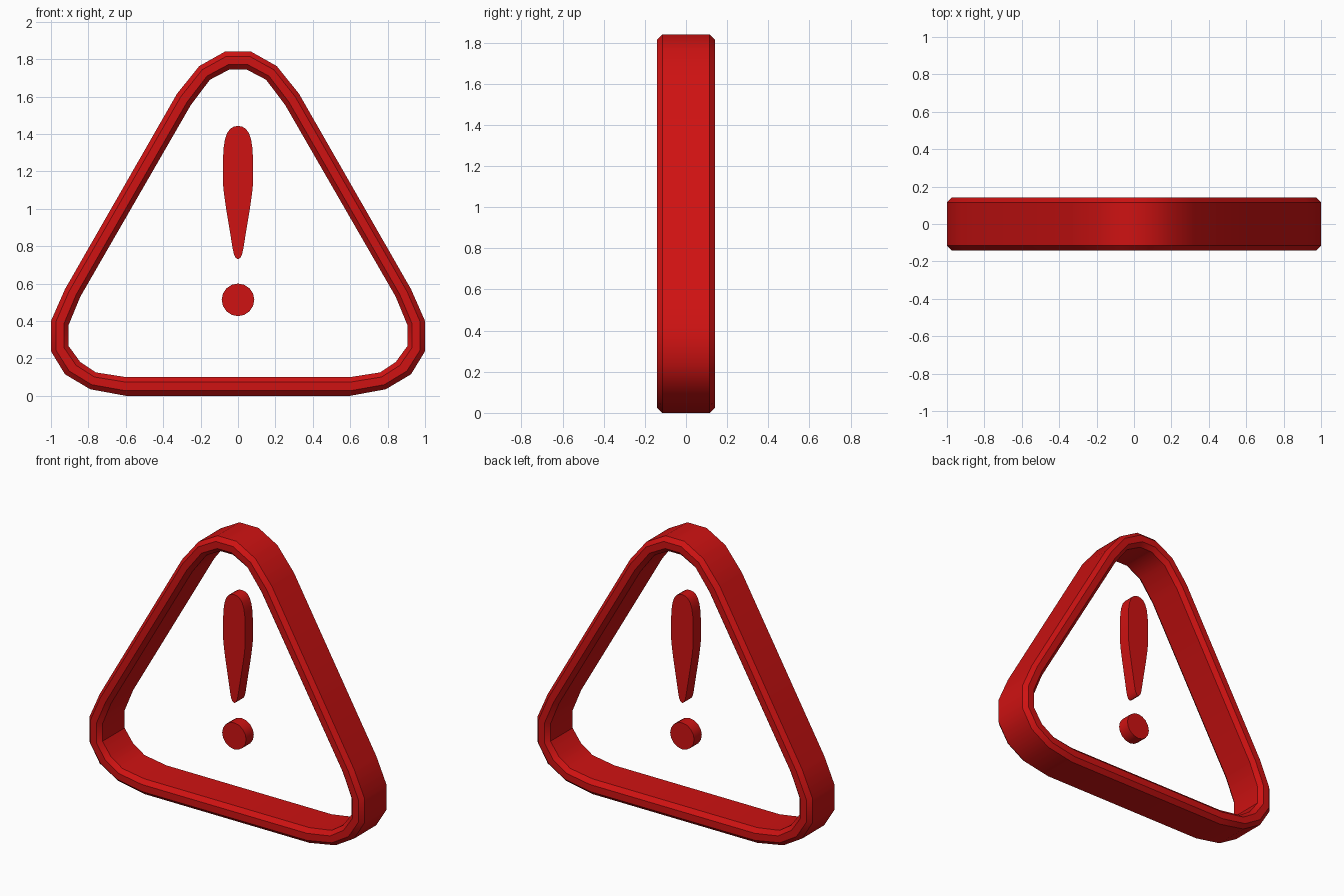
import bpy, bmesh, math

if "Cube" in bpy.data.objects:
    bpy.data.objects.remove(bpy.data.objects["Cube"])

mat = bpy.data.materials.new("warning_red")
mat.diffuse_color = (0.62, 0.006, 0.006, 1)
mat.use_nodes = True
mat.node_tree.nodes["Principled BSDF"].inputs["Base Color"].default_value = mat.diffuse_color


def finish(name, bm):
    bmesh.ops.recalc_face_normals(bm, faces=bm.faces)
    me = bpy.data.meshes.new(name)
    bm.to_mesh(me)
    bm.free()
    me.materials.append(mat)
    ob = bpy.data.objects.new(name, me)
    bpy.context.collection.objects.link(ob)
    bpy.ops.object.select_all(action='DESELECT')
    ob.select_set(True)
    bpy.context.view_layer.objects.active = ob
    bpy.ops.object.shade_smooth_by_angle(angle=math.radians(36))
    return ob


def mirrored(half):
    # right half runs top to bottom, left half returns; points on the axis stay single
    return half + [(-x, z) for x, z in reversed(half) if x > 0]


def plate(name, outline, depth):
    bm = bmesh.new()
    rings = [[bm.verts.new((x, y, z)) for x, z in outline] for y in (-depth / 2, depth / 2)]
    n = len(outline)
    for ring in rings:
        bm.faces.new(ring)
    for i in range(n):
        j = (i + 1) % n
        bm.faces.new((rings[0][i], rings[0][j], rings[1][j], rings[1][i]))
    return finish(name, bm)


# Rounded triangular frame: chamfered section swept between outer and inner outline
outer = mirrored([(.07, 1.84), (.207, 1.763), (.326, 1.615), (.925, .57), (1, .4),
                  (1, .238), (.925, .115), (.79, .035), (.6, 0)])
inner = mirrored([(.045, 1.745), (.15, 1.69), (.252, 1.555), (.843, .53), (.905, .38),
                  (.905, .265), (.843, .18), (.76, .125), (.6, .1)])
section = [(0, -.115), (.27, -.142), (.73, -.142), (1, -.115),
           (1, .115), (.73, .142), (.27, .142), (0, .115)]
bm = bmesh.new()
rings = [[bm.verts.new((a[0] + (b[0] - a[0]) * t, y, a[1] + (b[1] - a[1]) * t))
          for t, y in section] for a, b in zip(outer, inner)]
for i, ring in enumerate(rings):
    nxt = rings[(i + 1) % len(rings)]
    for k in range(8):
        m = (k + 1) % 8
        bm.faces.new((ring[k], ring[m], nxt[m], nxt[k]))
finish("triangle_frame", bm)

# Tapered stroke of the warning mark
plate("mark_stroke", mirrored([
    (0, 1.443), (.022, 1.439), (.042, 1.427), (.058, 1.405), (.07, 1.37), (.077, 1.325),
    (.08, 1.27), (.08, 1.13), (.075, 1.08), (.065, 1.01), (.028, .785), (.022, .757),
    (.012, .737), (0, .73)]), .08)

# Round dot below the stroke
plate("mark_dot", [(.087 * math.cos(a), .513 + .087 * math.sin(a))
                   for a in (2 * math.pi * i / 16 for i in range(16))], .08)
